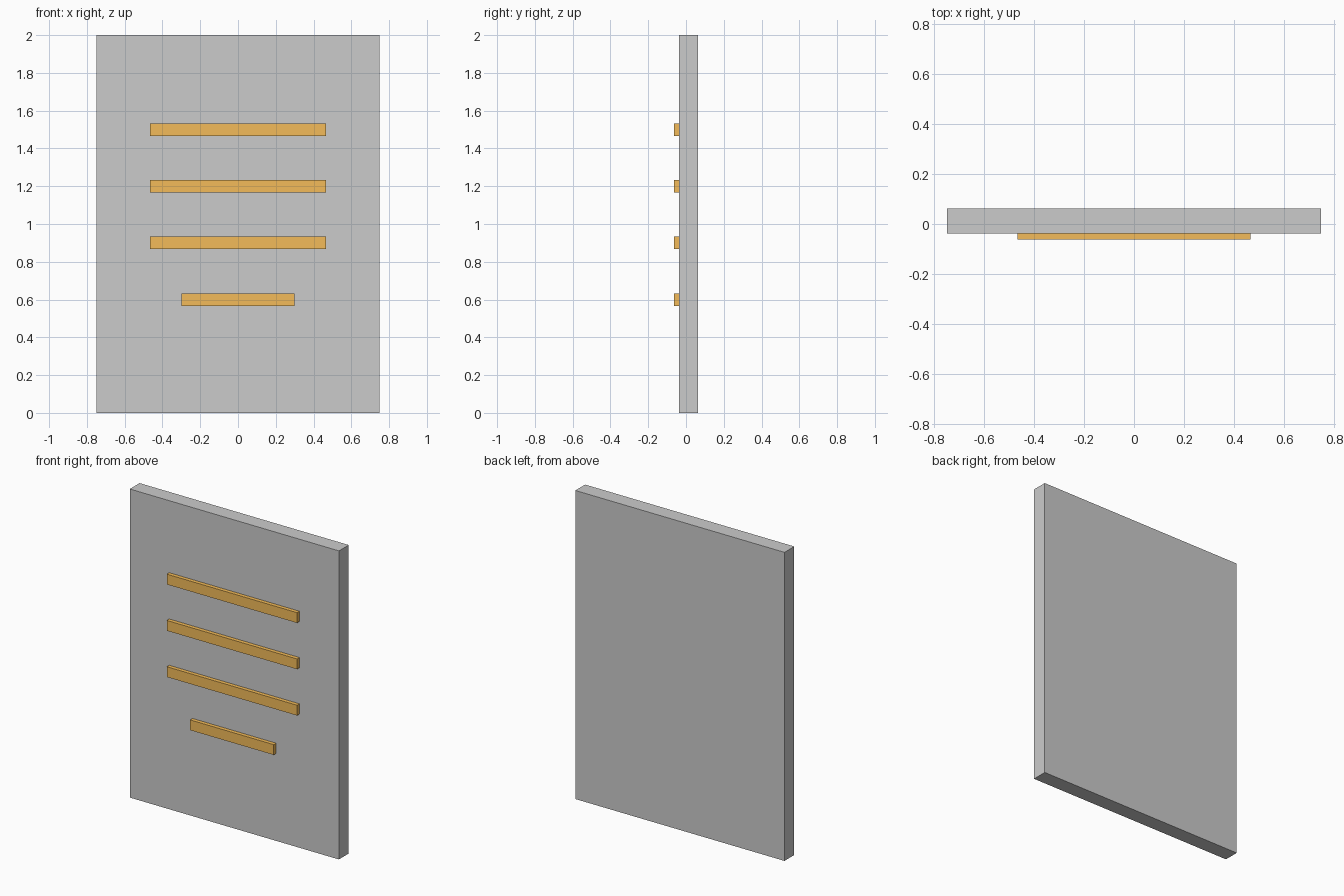
import bpy

if "Cube" in bpy.data.objects:
    bpy.data.objects.remove(bpy.data.objects["Cube"])


def box(name, x, y, z):
    """Axis-aligned box from (min, max) ranges."""
    bpy.ops.mesh.primitive_cube_add(size=1, location=[(a + b) / 2 for a, b in (x, y, z)])
    ob = bpy.context.object
    ob.name = name
    ob.scale = [b - a for a, b in (x, y, z)]
    bpy.ops.object.transform_apply(location=False, rotation=False, scale=True)
    return ob


# Upright slab
box("slab", (-0.75, 0.75), (-0.0375, 0.0625), (0, 2))

# Raised bars on the front face, the lowest one shorter
orange = bpy.data.materials.new("orange")
orange.diffuse_color = (0.9, 0.5, 0.1, 1)
orange.use_nodes = True
orange.node_tree.nodes["Principled BSDF"].inputs["Base Color"].default_value = orange.diffuse_color

for i, half in enumerate((0.467, 0.467, 0.467, 0.3)):
    z = 1.5 - 0.3 * i
    bar = box(f"raised_bar_{i + 1}", (-half, half), (-0.0625, -0.0375), (z - 0.0333, z + 0.0333))
    bar.data.materials.append(orange)
